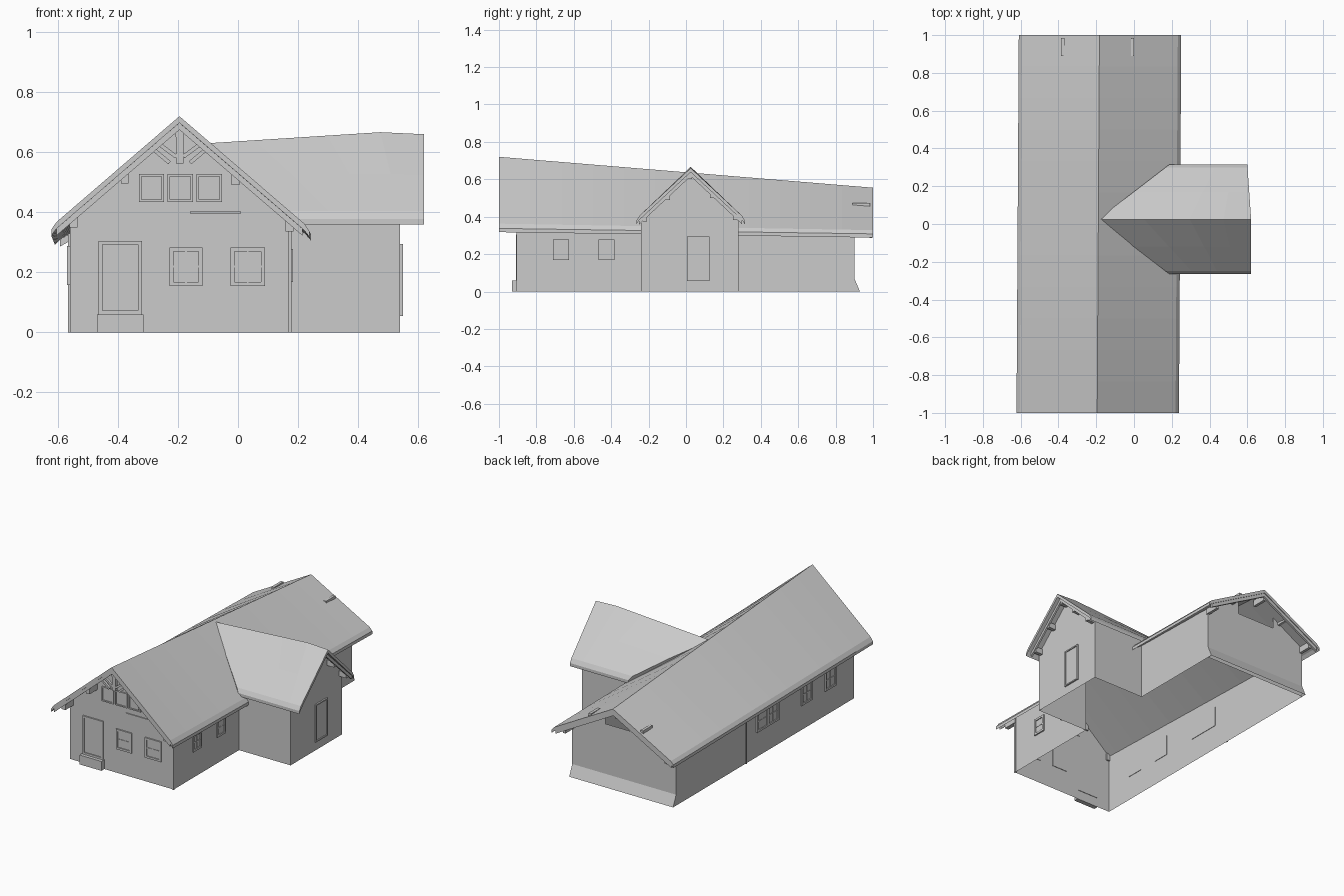
import bpy, bmesh
from mathutils import Vector

if "Cube" in bpy.data.objects:
    bpy.data.objects.remove(bpy.data.objects["Cube"])


def make(name, verts, faces, fix=True):
    me = bpy.data.meshes.new(name)
    me.from_pydata([tuple(v) for v in verts], [], faces)
    bm = bmesh.new()
    bm.from_mesh(me)
    if fix:
        bmesh.ops.recalc_face_normals(bm, faces=bm.faces)
    bm.to_mesh(me)
    bm.free()
    ob = bpy.data.objects.new(name, me)
    bpy.context.collection.objects.link(ob)
    return ob


def loft(name, sections):
    """Closed solid through equal-length closed sections."""
    n = len(sections[0])
    verts = [v for s in sections for v in s]
    faces = [tuple(range(n)), tuple(range(len(verts) - n, len(verts)))]
    for i in range(len(sections) - 1):
        for j in range(n):
            k = (j + 1) % n
            faces.append((i*n + j, i*n + k, (i + 1)*n + k, (i + 1)*n + j))
    return make(name, verts, faces)


def boxes(name, items):
    verts, faces = [], []
    for a, b in items:
        o = len(verts)
        verts += [(x, y, z) for x in (a[0], b[0]) for y in (a[1], b[1]) for z in (a[2], b[2])]
        faces += [tuple(o + i for i in f) for f in
                  ((0, 1, 3, 2), (4, 6, 7, 5), (0, 4, 5, 1), (2, 3, 7, 6), (0, 2, 6, 4), (1, 5, 7, 3))]
    return make(name, verts, faces)


def beam(name, p, q, side, depth):
    """Square timber from p to q."""
    p, q, s, d = Vector(p), Vector(q), Vector(side), Vector(depth)
    return loft(name, [[c - s - d, c + s - d, c + s + d, c - s + d] for c in (p, q)])


def wall(name, pts, top, bottom=0.0):
    """Sheet wall along plan points, cut to the roof on top."""
    verts = [(x, y, bottom) for x, y in pts] + [(x, y, top(x, y)) for x, y in pts]
    n = len(pts)
    return make(name, verts, [(i, i + 1, n + i + 1, n + i) for i in range(n - 1)], False)


def span(a, b, n):
    return [a + (b - a)*i/n for i in range(n + 1)]


# roof heights: the main ridge falls to the back, the wing ridge rises outward
def ridge_x(y):
    return -0.195 + 0.006*(y + 1)


def main_z(x, y):
    t = (y + 1)/2
    apex, eave = 0.72 - 0.165*t, 0.35 - 0.03*t
    return apex - (apex - eave)*abs(x - ridge_x(y))/0.43


WY = 0.025


def wing_z(x, y):
    ridge = 0.63 + (x + 0.1)*0.064 if x < 0.48 else 0.667 - (x - 0.48)*0.05
    return ridge - (ridge - 0.392)*abs(y - WY)/0.288


# main roof
TH = 0.022
sections = []
for y in span(-1, 1, 12):
    r = ridge_x(y)
    xs = [r - 0.427, r - 0.41, r, r + 0.415, r + 0.433]
    top = [(x, y, main_z(x, y) - (0.01 if i in (0, 4) else 0)) for i, x in enumerate(xs)]
    bot = [(x, y, main_z(x, y) - TH - (0.008 if i in (0, 4) else 0)) for i, x in enumerate(xs)]
    sections.append(top + bot[::-1])
loft("main_roof", sections)

# wing roof, its inner end follows the valley
sections = []
ys = [-0.265, -0.25, -0.12, WY, 0.17, 0.3, 0.315]
for f in (0, 0.3, 0.6, 0.82, 1):
    top, bot = [], []
    for i, y in enumerate(ys):
        inner = -0.19 + 1.3*abs(y - WY)
        outer = 0.62 - 0.02*max(0, y - WY)/0.29
        x = inner + (outer - inner)*f
        drop = 0.012 if i in (0, 6) else 0
        top.append((x, y, wing_z(x, y) - drop))
        bot.append((x, y, wing_z(x, y) - TH - drop*0.8))
    sections.append(top + bot[::-1])
loft("wing_roof", sections)

# walls
under_main = lambda x, y: main_z(x, y) - 0.012
under_wing = lambda x, y: wing_z(x, y) - 0.012
L, R, F, B = -0.56, 0.175, -0.9, 0.9
WX, W0, W1 = 0.54, -0.24, 0.28
wall("front_wall", [(L, F), (ridge_x(F), F), (R, F)], under_main)
wall("right_wall_front", [(R, F), (R, -0.6), (R, W0)], under_main)
wall("right_wall_back", [(R, W1), (R, 0.6), (R, B)], under_main)
wall("left_wall", [(L, y) for y in span(B, F, 6)], under_main)
wall("wing_front_wall", [(R, W0), (0.48, W0), (WX, W0)], under_wing)
wall("wing_gable_wall", [(WX, W0), (WX, WY), (WX, W1)], under_wing)
wall("wing_back_wall", [(WX, W1), (0.48, W1), (R, W1)], under_wing)
# back wall with an open loft in the gable
wall("back_wall_right", [(R, B), (-0.06, B)], under_main)
wall("back_wall_middle", [(-0.06, B), (-0.33, B)], lambda x, y: 0.39)
wall("back_wall_left", [(-0.33, B), (L, B)], under_main)
make("back_plinth", [(L, B, 0.07), (R, B, 0.07), (R, 0.93, 0), (L, 0.93, 0), (L, B, 0), (R, B, 0)],
     [(0, 1, 2, 3), (0, 3, 4), (1, 5, 2)])

# doors and windows: u along the wall, d outward, z up
PLACE = {
    "front": lambda u, d, z: (u, F - d, z),
    "right": lambda u, d, z: (R + d, u, z),
    "left": lambda u, d, z: (L - d, u, z),
    "wing": lambda u, d, z: (WX + d, u, z),
}


def opening(name, side, u0, u1, z0, z1, w=0.013, cross=True):
    parts = [(u0, u0 + w, z0, z1, 0.009), (u1 - w, u1, z0, z1, 0.009),
             (u0 + w, u1 - w, z1 - w, z1, 0.009), (u0 + w, u1 - w, z0, z0 + w, 0.009),
             (u0 + w, u1 - w, z0 + w, z1 - w, 0.003)]
    if cross:
        um, zm = (u0 + u1)/2, (z0 + z1)/2
        parts += [(um - .003, um + .003, z0 + w, z1 - w, 0.006),
                  (u0 + w, u1 - w, zm - .003, zm + .003, 0.006)]
    p = PLACE[side]
    boxes(name, [(p(a, -0.003, c), p(b, d, e)) for a, b, c, e, d in parts])


opening("front_door", "front", -0.465, -0.32, 0.06, 0.305, cross=False)
opening("wing_door", "wing", 0.005, 0.125, 0.055, 0.295, 0.008, False)
for u0, u1 in ((-0.228, -0.118), (-0.025, 0.09)):
    opening("front_window", "front", u0, u1, 0.155, 0.283)
for u0 in (-0.33, -0.234, -0.138):
    opening("loft_window", "front", u0, u0 + 0.084, 0.435, 0.527, 0.008, False)
for u0 in (-0.712, -0.468):
    opening("right_window", "right", u0, u0 + 0.086, 0.168, 0.277)
for u0 in (-0.71, -0.47, -0.13, -0.02):
    opening("left_window", "left", u0, u0 + 0.11, 0.158, 0.288)
boxes("front_step", [((-0.47, F - 0.03, 0), (-0.315, F, 0.06))])
boxes("left_wall_batten", [((L - 0.006, 0.19, 0), (L, 0.2, 0.33))])
boxes("corner_board", [((R - 0.006, F - 0.006, 0), (R + 0.004, F + 0.01, 0.34))])
boxes("loft_sill", [((-0.16, F - 0.006, 0.396), (0.01, F, 0.402))])

# barge boards under the gable edges
def barge(name, pts, shift):
    s = [(x, y, z - 0.018) for x, y, z in pts] + [(x, y, z - 0.045) for x, y, z in pts[::-1]]
    loft(name, [s, [tuple(Vector(v) + Vector(shift)) for v in s]])


for name, y, dy in (("front_barge_board", -0.995, 0.014), ("back_barge_board", 0.995, -0.014)):
    r = ridge_x(y)
    barge(name, [(x, y, main_z(x, y)) for x in (r - 0.41, r, r + 0.41)], (0, dy, 0))
barge("wing_barge_board", [(0.595, y, wing_z(0.595, y)) for y in (-0.25, WY, 0.3)], (-0.012, 0, 0))

# purlin ends carrying the overhangs
for x in (-0.548, -0.377, -0.195, -0.008, 0.172):
    z = main_z(x, -0.98) - 0.022
    boxes("front_purlin", [((x - .013, -0.98, z - 0.045), (x + .013, F + 0.01, z))])
    lift = 0.012 if x in (-0.377, -0.008) else -0.022
    z = main_z(x, 0.95) + lift
    boxes("back_purlin", [((x - .009, B - 0.01, z - 0.04), (x + .009, 0.985, z))])
for y in (-0.22, -0.097, WY - 0.003, 0.138, 0.262):
    z = wing_z(0.59, y) - 0.022
    boxes("wing_purlin", [((WX - 0.01, y - 0.011, z - 0.035), (0.59, y + 0.011, z))])

# king post and fan struts in the front gable
boxes("king_post", [((-0.206, -0.98, 0.562), (-0.182, -0.96, 0.69))])
for s in (-1, 1):
    for a, b in (((0.012, 0.585), (0.075, 0.632)), ((0.034, 0.565), (0.098, 0.618))):
        beam("gable_strut", (-0.194 + s*a[0], -0.97, a[1]), (-0.194 + s*b[0], -0.97, b[1]),
             (s*0.004, 0, -0.005), (0, 0.008, 0))
